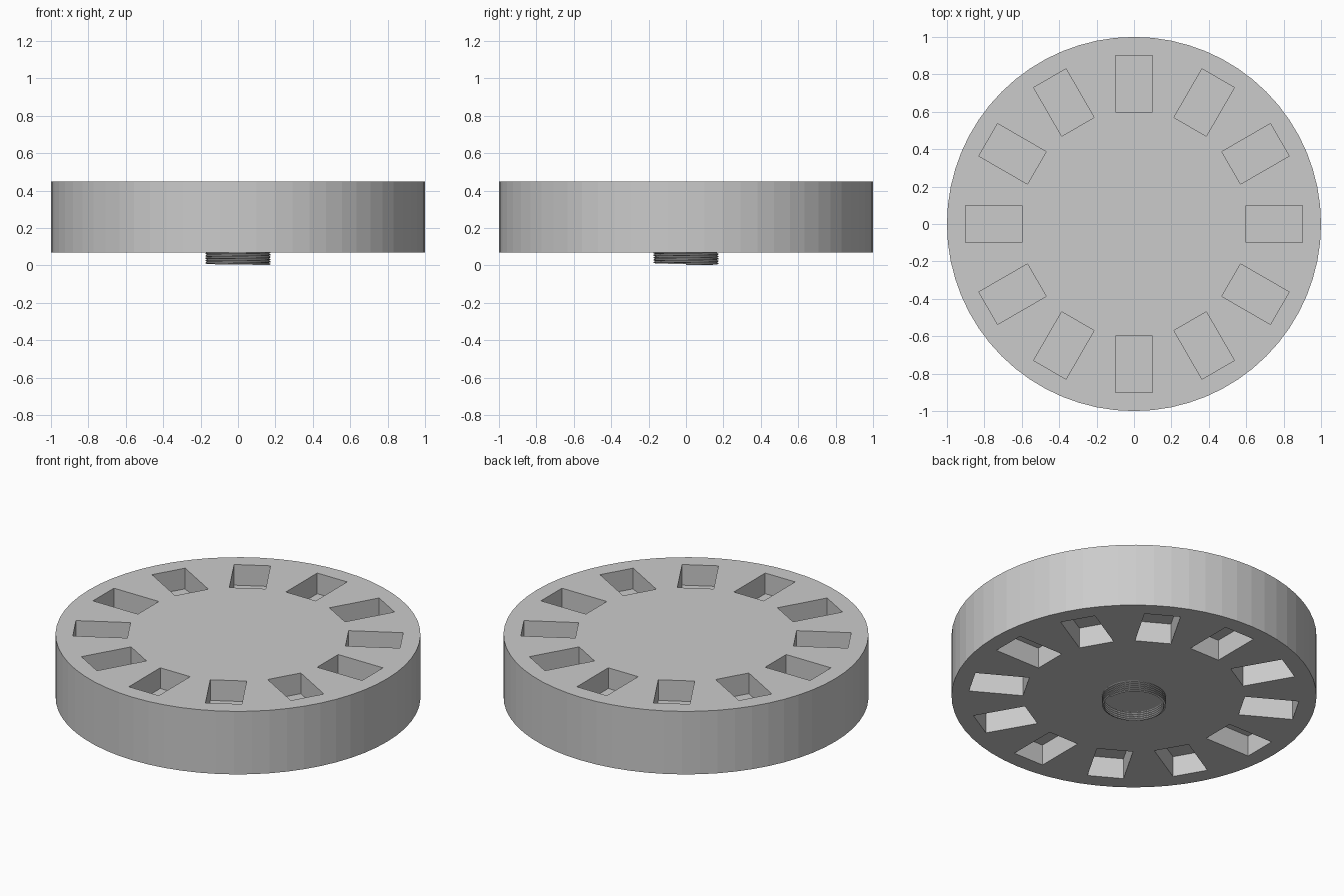
import bpy, bmesh, math
from mathutils import Matrix, Vector

if "Cube" in bpy.data.objects:
    bpy.data.objects.remove(bpy.data.objects["Cube"])

grey = bpy.data.materials.new("plain grey")
grey.diffuse_color = (0.6, 0.6, 0.6, 1)
grey.use_nodes = True
grey.node_tree.nodes["Principled BSDF"].inputs["Base Color"].default_value = grey.diffuse_color


def add_object(name, bm):
    bmesh.ops.recalc_face_normals(bm, faces=bm.faces)
    mesh = bpy.data.meshes.new(name)
    bm.to_mesh(mesh)
    bm.free()
    obj = bpy.data.objects.new(name, mesh)
    mesh.materials.append(grey)
    bpy.context.collection.objects.link(obj)
    return obj


Z0, Z1, DEPTH = 0.068, 0.449, 0.125

# Wheel disc
bm = bmesh.new()
bmesh.ops.create_cone(bm, cap_ends=True, segments=64, radius1=1, radius2=1,
                      depth=Z1 - Z0,
                      matrix=Matrix.Translation((0, 0, (Z0 + Z1) / 2)))
disc = add_object("disc", bm)

# Twelve blind pockets in the top and twelve in the underside
bm = bmesh.new()
for z in (Z0, Z1):
    for i in range(12):
        m = (Matrix.Rotation(i * math.tau / 12, 4, 'Z')
             @ Matrix.Translation((0.75, 0, z))
             @ Matrix.Diagonal((0.3, 0.2, 2 * DEPTH, 1)))
        bmesh.ops.create_cube(bm, size=1, matrix=m)
cutter = add_object("pocket_cutter", bm)
cutter.hide_render = True

mod = disc.modifiers.new("pockets", 'BOOLEAN')
mod.operation = 'DIFFERENCE'
mod.solver = 'EXACT'
mod.object = cutter
bpy.context.view_layer.objects.active = disc
bpy.ops.object.modifier_apply(modifier="pockets")
bpy.data.objects.remove(cutter)

# Hollow threaded collar: a zigzag ribbon wound as a helix
bm = bmesh.new()
SEG, TURNS, PITCH = 32, 6, 0.0125
rows = []
for i in range(SEG * TURNS + 1):
    a = i * math.tau / SEG
    z = 0.001 + PITCH * i / SEG
    rows.append([bm.verts.new((r * math.cos(a), r * math.sin(a), z + dz))
                 for r, dz in ((0.165, 0), (0.175, PITCH * 0.3),
                               (0.175, PITCH * 0.6), (0.165, PITCH))])
for a, b in zip(rows, rows[1:]):
    for k in range(3):
        bm.faces.new((a[k], b[k], b[k + 1], a[k + 1]))
bmesh.ops.remove_doubles(bm, verts=bm.verts, dist=0.0002)
add_object("threaded_collar", bm)
